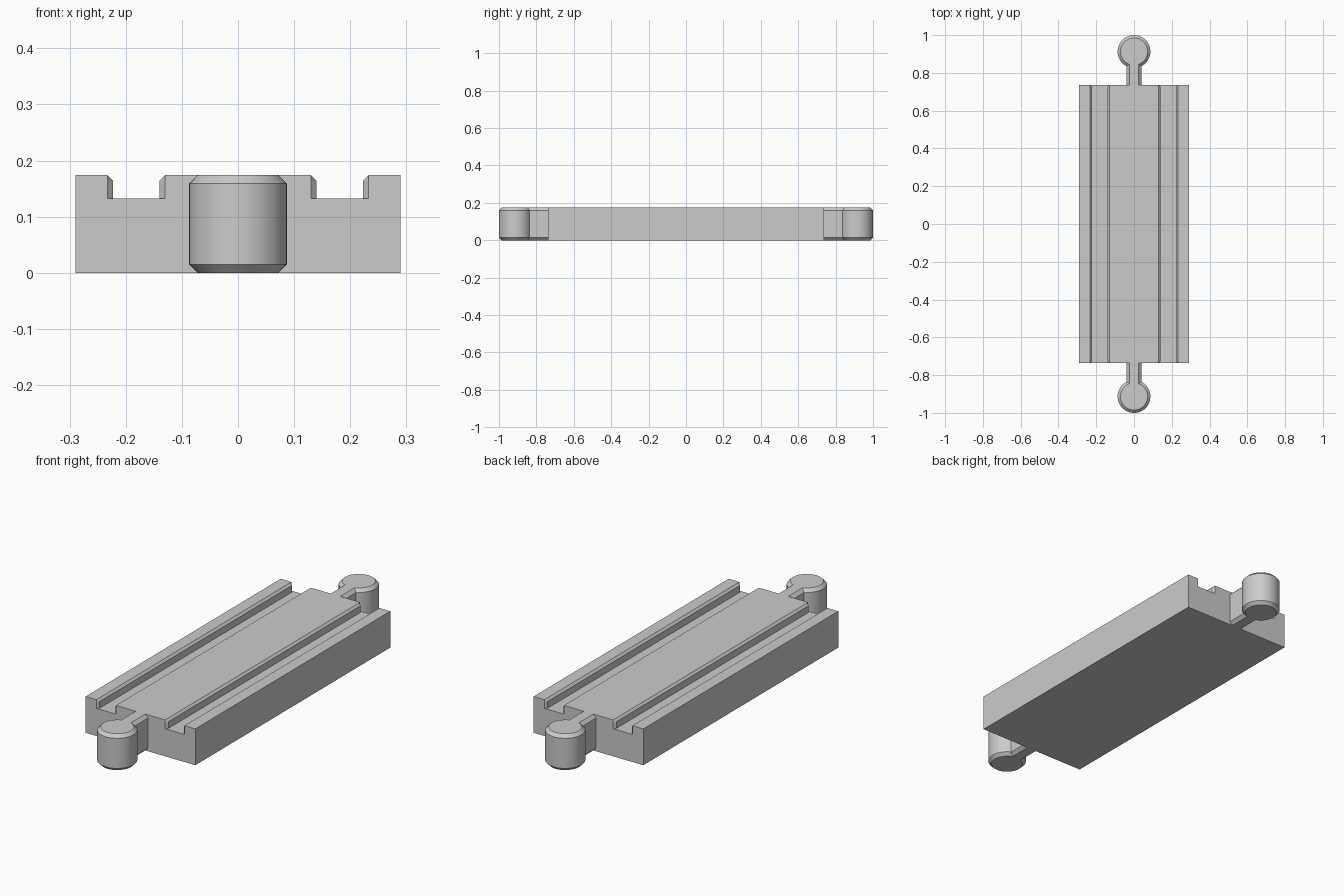
import bpy, bmesh, math

cube = bpy.data.objects.get("Cube")
if cube:
    bpy.data.objects.remove(cube, do_unlink=True)

HALF_LEN, HALF_W, TOP = 0.737, 0.29, 0.174
FLOOR, GROOVE_IN, GROOVE_OUT, BEVEL = 0.132, 0.13, 0.233, 0.01
KNOB_R, NECK_W, CHAMFER = 0.087, 0.04, 0.015

grey = bpy.data.materials.new("light grey")
grey.use_nodes = True
colour = (0.6, 0.6, 0.6, 1)
grey.diffuse_color = colour
grey.node_tree.nodes["Principled BSDF"].inputs["Base Color"].default_value = colour


def loft(name, rings, first_cap=True, skip_last_side=False):
    """Skin matching rings of points and cap both ends."""
    bm = bmesh.new()
    loops = [[bm.verts.new(p) for p in ring] for ring in rings]
    count = len(loops[0])
    for a, b in zip(loops, loops[1:]):
        for i in range(count - (1 if skip_last_side else 0)):
            j = (i + 1) % count
            bm.faces.new((a[i], a[j], b[j], b[i]))
    bm.faces.new(loops[0])
    bm.faces.new(loops[-1])
    bmesh.ops.recalc_face_normals(bm, faces=bm.faces)
    mesh = bpy.data.meshes.new(name)
    bm.to_mesh(mesh)
    bm.free()
    mesh.materials.append(grey)
    obj = bpy.data.objects.new(name, mesh)
    bpy.context.collection.objects.link(obj)
    return obj


def body_section(y, narrow):
    """Cross-section with two wheel grooves, narrowed by the edge bevel."""
    inner, outer = GROOVE_IN + narrow, GROOVE_OUT - narrow
    half = [(GROOVE_IN, TOP), (inner, TOP - BEVEL), (inner, FLOOR),
            (outer, FLOOR), (outer, TOP - BEVEL), (GROOVE_OUT, TOP),
            (HALF_W, TOP), (HALF_W, 0)]
    outline = half + [(-x, z) for x, z in reversed(half)]
    return [(x, y, z) for x, z in outline]


# Track block, with grooves flaring at each end
track_body = loft("track_body", [
    body_section(-HALF_LEN, 0), body_section(-HALF_LEN + BEVEL, BEVEL),
    body_section(HALF_LEN - BEVEL, BEVEL), body_section(HALF_LEN, 0)])


def connector_ring(side, z, inset):
    """Neck and round knob outline, open towards the block."""
    w, r = NECK_W - inset, KNOB_R - inset
    start = math.asin(w / r)
    steps = 40
    pts = [(w, HALF_LEN)]
    for i in range(steps + 1):
        a = start + (2 * math.pi - 2 * start) * i / steps
        pts.append((r * math.sin(a), 1 - KNOB_R - r * math.cos(a)))
    pts.append((-w, HALF_LEN))
    return [(x, side * y, z) for x, y in pts]


# Chamfered connectors at both ends
connectors = []
for name, side in (("front_connector", -1), ("back_connector", 1)):
    connectors.append(loft(name, [
        connector_ring(side, 0, CHAMFER), connector_ring(side, CHAMFER, 0),
        connector_ring(side, TOP - CHAMFER, 0), connector_ring(side, TOP, CHAMFER)],
        skip_last_side=True))

# Smooth the round knobs while keeping chamfers crisp
bpy.ops.object.select_all(action='DESELECT')
for obj in connectors:
    obj.select_set(True)
bpy.context.view_layer.objects.active = connectors[0]
bpy.ops.object.shade_smooth_by_angle(angle=math.radians(30))
